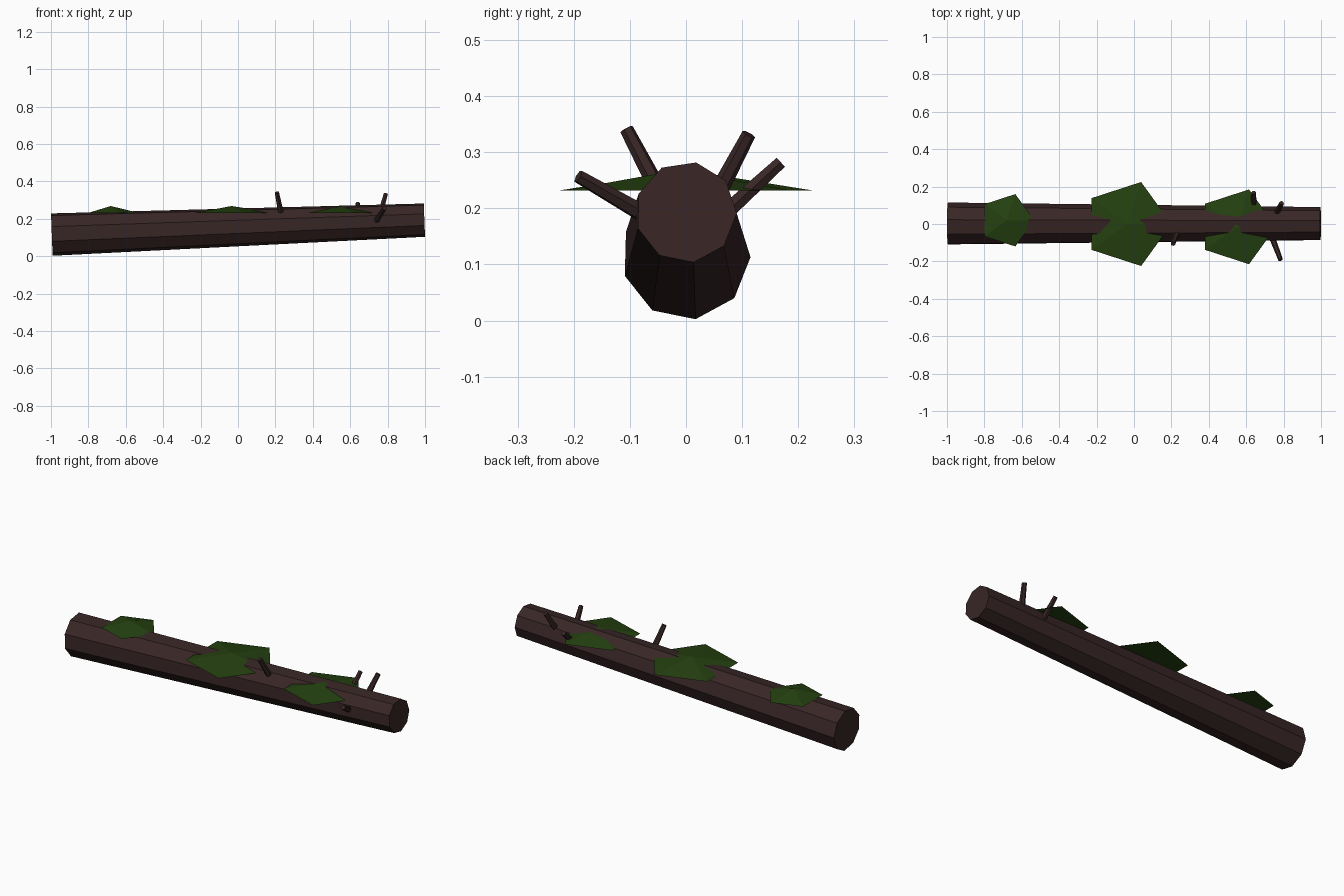
import bpy, math
from mathutils import Vector

if "Cube" in bpy.data.objects:
    bpy.data.objects.remove(bpy.data.objects["Cube"])


def material(name, rgb):
    m = bpy.data.materials.new(name)
    m.diffuse_color = (*rgb, 1)
    m.use_nodes = True
    m.node_tree.nodes["Principled BSDF"].inputs["Base Color"].default_value = m.diffuse_color
    return m


bark = material("dark bark", (0.040, 0.019, 0.019))
moss = material("moss green", (0.018, 0.052, 0.005))


def ring_mesh(name, start, end, r0, r1, sides, phase, mat):
    """Closed tapered prism between two points."""
    start, end = Vector(start), Vector(end)
    axis = (end - start).normalized()
    ref = Vector((0, 0, 1)) if abs(axis.z) < 0.95 else Vector((1, 0, 0))
    u = ref.cross(axis).normalized()
    v = axis.cross(u)
    verts = []
    for c, r in ((start, r0), (end, r1)):
        for i in range(sides):
            a = phase + math.tau * i / sides
            verts.append(c + r * (math.cos(a) * u + math.sin(a) * v))
    faces = [(i, (i + 1) % sides, sides + (i + 1) % sides, sides + i)
             for i in range(sides)]
    faces += [tuple(reversed(range(sides))), tuple(range(sides, 2 * sides))]
    return add(name, verts, faces, mat)


def add(name, verts, faces, mat):
    me = bpy.data.meshes.new(name)
    me.from_pydata(verts, [], faces)
    me.materials.append(mat)
    ob = bpy.data.objects.new(name, me)
    bpy.context.collection.objects.link(ob)
    return ob


def moss_patch(name, x, y, r, base=0.232, top=0.268):
    """Low five-sided cone pointing along +x."""
    verts = [(x + r * math.cos(math.tau * i / 5),
              y + r * math.sin(math.tau * i / 5), base) for i in range(5)]
    verts.append((x, y, top))
    faces = [(i, (i + 1) % 5, 5) for i in range(5)] + [(4, 3, 2, 1, 0)]
    return add(name, verts, faces, moss)


# Fallen trunk, nine sided, tapering and rising to the right
ring_mesh("trunk", (-0.9955, 0, 0.116), (0.9965, 0, 0.193),
          0.115, 0.0905, 9, math.radians(-1.5), bark)

# Broken branch stubs: base inside the trunk, then tip
stubs = [((0.235, -0.035, 0.205), (0.208, -0.106, 0.341)),
         ((0.732, -0.055, 0.178), (0.784, -0.192, 0.257)),
         ((0.640, 0.055, 0.178), (0.640, 0.169, 0.282)),
         ((0.755, 0.045, 0.205), (0.790, 0.112, 0.332))]
for i, (a, b) in enumerate(stubs):
    ring_mesh(f"branch_stub_{i + 1}", a, b, 0.017, 0.0125, 6, 0, bark)

# Moss patches draped on top
moss_patch("moss_left", -0.68, 0.02, 0.147)
moss_patch("moss_middle", -0.035, 0.0, 0.236)
moss_patch("moss_right", 0.55, -0.015, 0.21)
